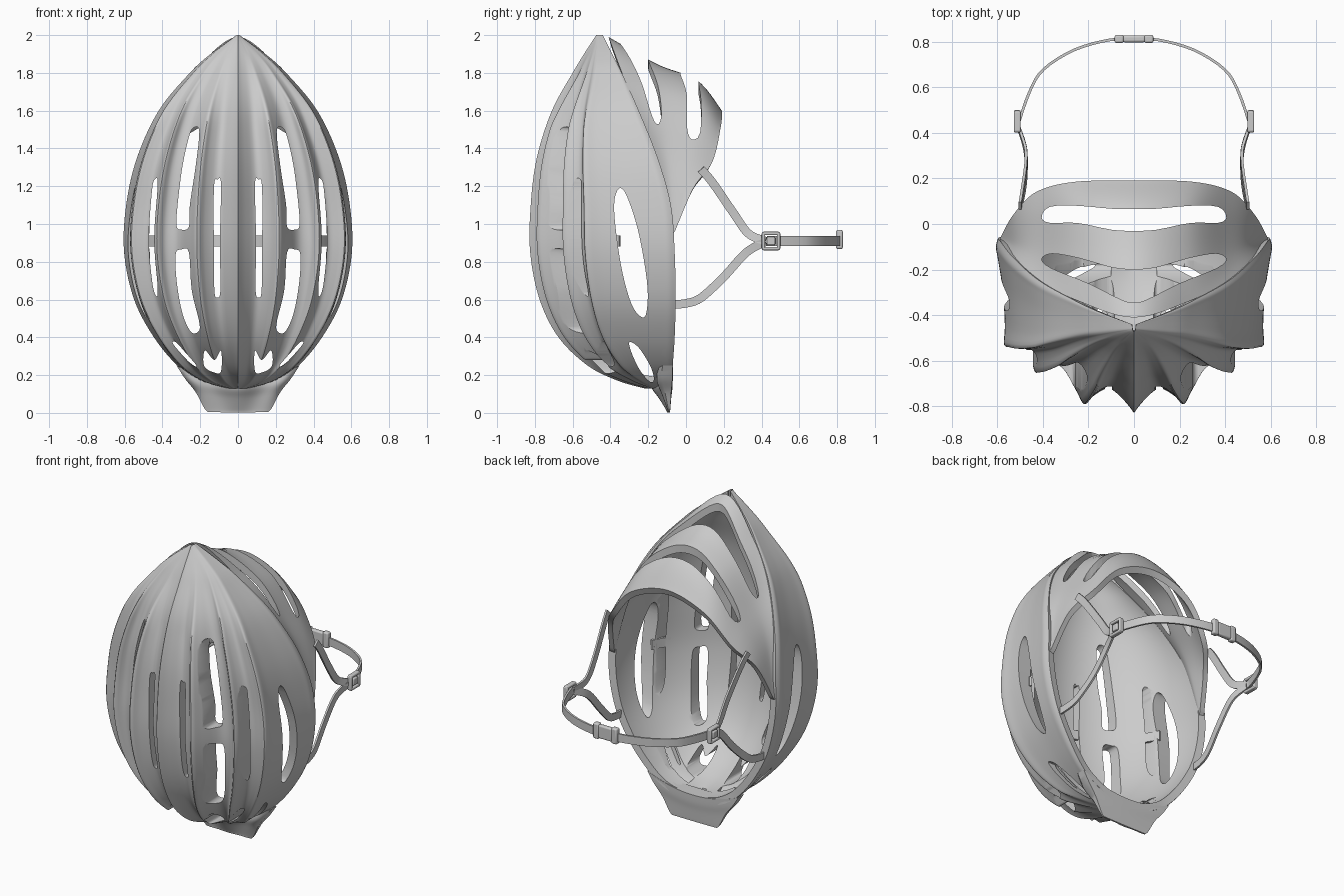
import bpy, bmesh, math
from mathutils import Vector

if "Cube" in bpy.data.objects:
    bpy.data.objects.remove(bpy.data.objects["Cube"])


def spline(pts, n, closed=False):
    """Catmull-Rom through tuples of any length, n samples."""
    m = len(pts)
    get = (lambda i: pts[i % m]) if closed else (lambda i: pts[max(0, min(m - 1, i))])
    out = []
    for k in range(n):
        t = k * (m if closed else m - 1) / (n if closed else n - 1)
        i = int(t) if closed else min(int(t), m - 2)
        f = t - i
        a, b, c, d = get(i - 1), get(i), get(i + 1), get(i + 2)
        out.append(tuple(.5 * (2*q + (r-p)*f + (2*p-5*q+4*r-s)*f*f + (3*q-p-3*r+s)*f**3)
                         for p, q, r, s in zip(a, b, c, d)))
    return out


def smooth(ob, angle=40):
    bpy.ops.object.select_all(action='DESELECT')
    ob.select_set(True)
    bpy.context.view_layer.objects.active = ob
    bpy.ops.object.shade_smooth_by_angle(angle=math.radians(angle))


def add_object(name, bm):
    bmesh.ops.recalc_face_normals(bm, faces=bm.faces)
    me = bpy.data.meshes.new(name)
    bm.to_mesh(me)
    bm.free()
    ob = bpy.data.objects.new(name, me)
    bpy.context.collection.objects.link(ob)
    smooth(ob)
    return ob


def loft(bm, rings):
    vs = [[bm.verts.new(p) for p in r] for r in rings]
    n = len(vs[0])
    for a, b in zip(vs, vs[1:]):
        for j in range(n):
            bm.faces.new((a[j], a[(j+1) % n], b[(j+1) % n], b[j]))
    bm.faces.new(vs[0])
    bm.faces.new(vs[-1])


def cut(ob, axis, lo, hi, outlines, sides=(1, -1)):
    """Cut smooth closed outlines straight through ob along one axis."""
    bm = bmesh.new()
    for outline in outlines:
        line = spline(outline, 48, True)
        for sx in sides:
            def place(p, d):
                v = {'x': (d, p[0], p[1]), 'y': (p[0], d, p[1]), 'z': (p[0], p[1], d)}[axis]
                return (v[0] * sx, v[1], v[2])
            loft(bm, [[place(p, d) for p in line] for d in (lo, hi)])
    c = add_object('vent_cutter', bm)
    c.hide_render = True
    m = ob.modifiers.new('vents', 'BOOLEAN')
    m.operation, m.solver, m.object = 'DIFFERENCE', 'EXACT', c
    bpy.context.view_layer.objects.active = ob
    bpy.ops.object.modifier_apply(modifier=m.name)
    bpy.data.objects.remove(c)
    smooth(ob)


# Main shell: ribbed outside, smooth inside, lofted along z (z, half width, crown y, rim y)
keys = [(2.0, .008, -.475, -.44), (1.9, .145, -.54, -.39), (1.8, .255, -.6, -.34),
        (1.6, .42, -.71, -.25), (1.35, .535, -.79, -.15), (1.1, .592, -.822, -.08),
        (.85, .603, -.825, -.06), (.6, .55, -.775, -.055), (.4, .445, -.675, -.06),
        (.25, .32, -.52, -.07), (.17, .2, -.36, -.07), (.13, .06, -.22, -.08)]
# half section from crown to rim: ribbed x, y, then plain x, y
half = [(0, 1, 0, 1), (.07, .93, .08, .95), (.18, .86, .2, .9), (.29, .9, .3, .86), (.36, .95, .37, .83),
        (.42, .87, .43, .81), (.52, .74, .53, .77), (.63, .72, .63, .73), (.71, .77, .71, .69),
        (.745, .69, .76, .66), (.79, .63, .82, .62), (.88, .62, .88, .58), (.94, .61, .92, .52),
        (.935, .5, .94, .42), (.95, .3, .96, .28), (.985, .12, .985, .12), (1, .05, 1, .04), (.985, 0, .985, 0)]
sec = spline(half, 69)
rings = []
for z, w, top, rim in spline(keys, 78):
    d = top - rim
    f = max(0, min(1, (1.92 - z) / .4)) * max(0, min(1, (z - .08) / .15))
    outer = [(w*(a*f + c*(1-f)), rim + d*(b*f + e*(1-f)), z) for a, b, c, e in sec]
    zi = 1.05 + (z - 1.05) * .95
    inner = [(.91*w*math.cos(t*math.pi/60), rim + d*(.01 + .78*math.sin(t*math.pi/60)), zi)
             for t in range(61)]
    rings.append([(-x, y, q) for x, y, q in outer[:0:-1]] + outer + inner)
bm = bmesh.new()
loft(bm, rings)
shell = add_object('helmet_shell', bm)

# Crown vents, brow vents, then side vents
cut(shell, 'y', -1, -.16, [
    [(.205, 1.49), (.235, 1.51), (.26, 1.46), (.295, 1.3), (.32, 1.1), (.325, .99),
     (.30, .97), (.26, .985), (.255, 1.1), (.225, 1.3)],
    [(.26, .85), (.30, .865), (.33, .84), (.325, .7), (.295, .53), (.25, .43),
     (.21, .43), (.205, .48), (.245, .65)],
    [(.09, 1.21), (.108, 1.235), (.127, 1.2), (.128, .9), (.125, .65), (.11, .61), (.093, .65), (.096, .9)],
    [(.425, 1.21), (.44, 1.235), (.455, 1.18), (.472, .92), (.455, .7), (.435, .62), (.425, .66), (.444, .92)],
    [(.09, .22), (.13, .215), (.18, .25), (.175, .33), (.125, .28), (.09, .33)],
    [(.22, .25), (.25, .26), (.34, .36), (.33, .375), (.27, .31)]])
cut(shell, 'x', .1, .9, [
    [(-.35, 1.19), (-.31, 1.14), (-.25, .95), (-.205, .68), (-.21, .53), (-.24, .51),
     (-.29, .58), (-.34, .76), (-.375, 1.0), (-.378, 1.13)],
    [(-.3, .375), (-.25, .345), (-.19, .25), (-.17, .18), (-.19, .165), (-.24, .22), (-.285, .31)]])

# Rear cradle: lofted from the chevron edge back to the nape, inner side scaled inward
curves = [
    [(0, -.41, 1.99), (.25, -.335, 1.79), (.41, -.25, 1.59), (.525, -.15, 1.33), (.59, -.07, .95)],
    [(0, -.15, 1.845), (.24, -.13, 1.73), (.41, -.12, 1.5), (.515, -.09, 1.28), (.588, -.065, .955)],
    [(0, .06, 1.76), (.24, .07, 1.66), (.41, .05, 1.43), (.52, 0, 1.23), (.586, -.06, .96)],
    [(0, .19, 1.6), (.26, .185, 1.52), (.43, .14, 1.33), (.53, .04, 1.19), (.583, -.055, .97)]]
wide = [spline([(-x, y, z) for x, y, z in c[:0:-1]] + c, 65) for c in curves]
hub = Vector((0, -.1, .9))
bm = bmesh.new()
rings = []
for i in range(65):
    col = [Vector(p) for p in spline([w[i] for w in wide], 28)]
    rings.append(col + [hub + (p - hub) * .945 for p in col[::-1]])
loft(bm, rings)
cradle = add_object('rear_cradle', bm)


def both(half_outline):
    return half_outline + [(-x, y) for x, y in half_outline[::-1] if x > 0]


cut(cradle, 'z', 1, 2.3, [
    both([(0, -.345), (.06, -.33), (.2, -.26), (.36, -.195), (.405, -.155), (.36, -.13),
          (.24, -.15), (.1, -.19), (0, -.2)]),
    both([(0, -.03), (.1, -.025), (.25, .005), (.37, .005), (.405, .03), (.37, .075),
          (.25, .08), (.1, .067), (0, .065)])], sides=(1,))

# Front brow plate: (z, half width, front y, back y), upper rows arched to follow the shell
bm = bmesh.new()
rows = spline([(.003, .16, -.1, -.085), (.02, .18, -.108, -.083), (.08, .225, -.145, -.078),
               (.13, .28, -.18, -.072), (.18, .325, -.18, -.07)], 20)
rings = []
for z, w, fy, by in rows:
    us = [-1 + k / 12 for k in range(25)]
    def dent(u):
        return (fy - by) * (1 - .35 * math.sin(math.pi * abs(u)) ** 2 - .5 * abs(u) ** 6)
    def lift(u):
        return z + .07 * u * u * z / .18
    rings.append([(u*w, by + dent(u), lift(u)) for u in us] + [(u*w, by, lift(u)) for u in us[::-1]])
loft(bm, rings)
add_object('brow_plate', bm)


def ribbon(name, pts, width, thick, wide_dir=None, mirror=False):
    """Flat strap along a smooth path; lies across x unless wide_dir is given."""
    line = [Vector(p) for p in spline(pts, 40)]
    bm = bmesh.new()
    for sx in ((1, -1) if mirror else (1,)):
        rings = []
        for i, p in enumerate(line):
            t = (line[min(i+1, 39)] - line[max(i-1, 0)]).normalized()
            a = Vector(wide_dir) if wide_dir else t.cross(Vector((1, 0, 0))).normalized()
            b = t.cross(a).normalized()
            r = [p + a*(u*width/2) + b*(v*thick/2) for u, v in ((-1, -1), (1, -1), (1, 1), (-1, 1))]
            rings.append([(q.x * sx, q.y, q.z) for q in r])
        loft(bm, rings)
    return add_object(name, bm)


# Straps
ribbon('upper_side_strap', [(.5, .08, 1.29), (.49, .14, 1.22), (.475, .25, 1.06), (.478, .33, .95),
                            (.505, .42, .91)], .045, .012, mirror=True)
ribbon('lower_side_strap', [(.51, -.07, .575), (.505, .0, .58), (.495, .08, .61), (.475, .2, .72),
                            (.475, .32, .85), (.505, .42, .905)], .045, .012, mirror=True)
right = [(0, .812, .91), (.12, .805, .91), (.27, .76, .91), (.4, .675, .91), (.46, .575, .91), (.51, .43, .91)]
ribbon('chin_strap', [(-x, y, z) for x, y, z in right[:0:-1]] + right, .052, .012, (0, 0, 1))
# Bridging band inside the crown vents
ribbon('inner_band', [(.56*math.cos(math.radians(a)), -.06 - .62*math.sin(math.radians(a)), .91)
                      for a in range(28, 153, 4)], .06, .015, (0, 0, 1))


def add_box(bm, centre, size):
    r = bmesh.ops.create_cube(bm, size=1)
    for v in r['verts']:
        v.co = Vector(centre) + Vector([a * b for a, b in zip(v.co, size)])


def bevelled(name, bm, w):
    ob = add_object(name, bm)
    m = ob.modifiers.new('round', 'BEVEL')
    m.width, m.segments = w, 3


# Side buckles: square frame with a centre block
bm = bmesh.new()
for s in (1, -1):
    for dy, dz, sy, sz in ((-.04, 0, .018, .09), (.04, 0, .018, .09), (0, .04, .09, .018),
                           (0, -.04, .09, .018), (0, 0, .045, .045)):
        add_box(bm, (s*.512, .45 + dy, .91 + dz), (.03, sy, sz))
bevelled('side_buckles', bm, .006)
# Chin clip
bm = bmesh.new()
add_box(bm, (0, .812, .918), (.1, .03, .085))
for s in (1, -1):
    add_box(bm, (s*.065, .812, .918), (.04, .036, .1))
bevelled('chin_clip', bm, .009)
